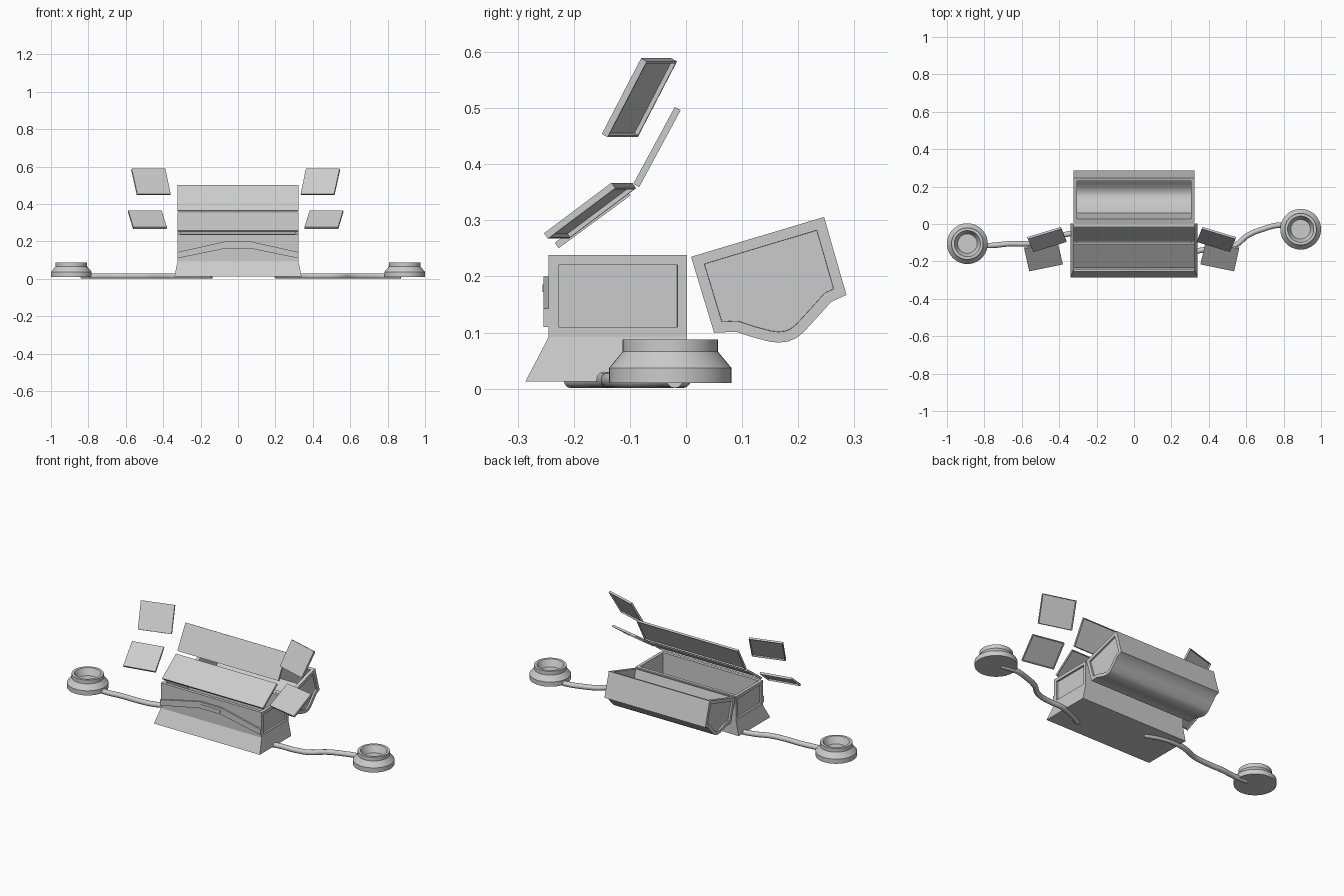
import bpy, bmesh, math
from mathutils import Vector

if "Cube" in bpy.data.objects:
    bpy.data.objects.remove(bpy.data.objects["Cube"])

W = 0.3235  # half width of box, lid and long panels


def finish(name, bm, smooth=False):
    bmesh.ops.recalc_face_normals(bm, faces=bm.faces)
    me = bpy.data.meshes.new(name)
    bm.to_mesh(me)
    bm.free()
    ob = bpy.data.objects.new(name, me)
    bpy.context.collection.objects.link(ob)
    if smooth:
        activate(ob)
        bpy.ops.object.shade_smooth_by_angle(angle=math.radians(35))
    return ob


def activate(ob):
    bpy.ops.object.select_all(action='DESELECT')
    ob.select_set(True)
    bpy.context.view_layer.objects.active = ob


def loft(bm, a, b):
    """Closed prism between two matching rings."""
    va, vb = [bm.verts.new(p) for p in a], [bm.verts.new(p) for p in b]
    n = len(a)
    bm.faces.new(va)
    bm.faces.new(vb)
    for i in range(n):
        j = (i + 1) % n
        bm.faces.new((va[i], va[j], vb[j], vb[i]))
    bmesh.ops.recalc_face_normals(bm, faces=bm.faces)


def recess(bm, faces, rim, depth):
    bmesh.ops.inset_individual(bm, faces=faces, thickness=rim, use_even_offset=True)
    bmesh.ops.inset_individual(bm, faces=faces, thickness=0.0004, depth=-depth)


def prism_x(pts, half):
    bm = bmesh.new()
    loft(bm, [(-half, y, z) for y, z in pts], [(half, y, z) for y, z in pts])
    return bm


# Box body: flared skirt, open top, recessed ends
def ring(x, y, z):
    return [(-x, y, z), (x, y, z), (x, 0.002, z), (-x, 0.002, z)]


bm = bmesh.new()
loft(bm, ring(0.34, -0.286, 0.013), ring(W, -0.245, 0.092))
top = max(bm.faces, key=lambda f: f.calc_center_median().z)
up = bmesh.ops.extrude_face_region(bm, geom=[top])['geom']
bmesh.ops.translate(bm, verts=[g for g in up if isinstance(g, bmesh.types.BMVert)], vec=(0, 0, 0.146))
if top.is_valid:
    bm.faces.remove(top)
bmesh.ops.recalc_face_normals(bm, faces=bm.faces)
bm.normal_update()
recess(bm, [f for f in bm.faces if abs(f.normal.x) > 0.999], 0.0175, 0.011)
bm.normal_update()
recess(bm, [f for f in bm.faces if f.normal.z > 0.99 and f.calc_center_median().z > 0.23], 0.018, 0.14)
finish("box_body", bm)

# Angled band and slot on the front
half = [(W, 0.143), (0.07, 0.20), (-0.07, 0.20), (-W, 0.143), (-W, 0.11), (-0.07, 0.162), (0.07, 0.162), (W, 0.11)]
bm = bmesh.new()
loft(bm, [(x, -0.254, z) for x, z in half], [(x, -0.244, z) for x, z in half])
finish("front_band", bm)
bm = bmesh.new()
slot = [(-0.065, 0.172), (0.065, 0.172), (0.065, 0.186), (-0.065, 0.186)]
loft(bm, [(x, -0.256, z) for x, z in slot], [(x, -0.25, z) for x, z in slot])
finish("front_latch", bm)

# Open lid: curved trough with recessed ends
outer = [(0.009, 0.235), (0.246, 0.306), (0.286, 0.167), (0.259, 0.155), (0.232, 0.125), (0.209, 0.1),
         (0.196, 0.09), (0.182, 0.084), (0.165, 0.082), (0.148, 0.084), (0.118, 0.092), (0.089, 0.1015), (0.05, 0.0996)]
inner = [(0.016, 0.276), (0.22, 0.333), (0.264, 0.178), (0.242, 0.165), (0.218, 0.14), (0.195, 0.116),
         (0.17, 0.103), (0.148, 0.102), (0.12, 0.109), (0.093, 0.118), (0.06, 0.119)]
bm = prism_x(outer, W)
recess(bm, [f for f in bm.faces if abs(f.normal.x) > 0.99], 0.019, 0.01)
lid = finish("open_lid", bm)
cutter = finish("lid_cutter", prism_x(inner, 0.304))
cutter.hide_render = True
mod = lid.modifiers.new("hollow", 'BOOLEAN')
mod.operation, mod.solver, mod.object = 'DIFFERENCE', 'EXACT', cutter
activate(lid)
bpy.ops.object.modifier_apply(modifier=mod.name)
bpy.data.objects.remove(cutter)
activate(lid)
bpy.ops.object.shade_smooth_by_angle(angle=math.radians(35))


# Floating panels, hollow at the back
def panel(name, bl, br, tr, tl, t=0.012):
    c = [Vector(p) for p in (bl, br, tr, tl)]
    n = (c[1] - c[0]).cross(c[3] - c[0]).normalized()
    bm = bmesh.new()
    loft(bm, c, [p - n * t for p in c])
    bm.normal_update()
    recess(bm, [f for f in bm.faces if f.normal.dot(n) < -0.99], 0.004, t * 0.65)
    finish(name, bm)


def long_panel(name, lo, hi):
    panel(name, (-W, *lo), (W, *lo), (W, *hi), (-W, *hi))


long_panel("upper_long_panel", (-0.094, 0.365), (-0.02, 0.502))
long_panel("lower_long_panel", (-0.234, 0.26), (-0.106, 0.354))

small = {
    "upper": [(0.335, -0.096, 0.454), (0.513, -0.15, 0.454), (0.543, -0.08, 0.589), (0.363, -0.026, 0.589)],
    "lower": [(0.355, -0.216, 0.277), (0.535, -0.253, 0.277), (0.562, -0.133, 0.367), (0.384, -0.096, 0.367)],
}
for level, (bl, br, tr, tl) in small.items():
    panel(level + "_right_panel", bl, br, tr, tl)
    m = [(-0.025 - x, y, z) for x, y, z in (br, bl, tl, tr)]
    panel(level + "_left_panel", *m)

# Round cups: turned profile with a bowl in the top
cup = [(0, 0.01), (0.109, 0.01), (0.109, 0.037), (0.085, 0.066), (0.085, 0.088), (0.07, 0.088), (0.052, 0.05), (0, 0.05)]
for side, x, y in (("right", 0.891, -0.028), ("left", -0.891, -0.105)):
    bm = bmesh.new()
    vs = [bm.verts.new((r, 0, z)) for r, z in cup]
    es = [bm.edges.new(p) for p in zip(vs, vs[1:])]
    bmesh.ops.spin(bm, geom=vs + es, cent=(0, 0, 0), axis=(0, 0, 1), angle=2 * math.pi, steps=48)
    bmesh.ops.remove_doubles(bm, verts=bm.verts, dist=0.0002)
    finish("cup_" + side, bm, True).location = (x, y, 0)

# Wavy hoses from under the box to the cups
hoses = {
    "hose_right": [(0.2, -0.205), (0.28, -0.165), (0.36, -0.14), (0.46, -0.135), (0.54, -0.115), (0.61, -0.06),
                   (0.69, -0.027), (0.78, -0.006), (0.87, -0.02)],
    "hose_left": [(-0.14, -0.09), (-0.22, -0.06), (-0.32, -0.05), (-0.4, -0.065), (-0.48, -0.095), (-0.57, -0.105),
                  (-0.67, -0.106), (-0.77, -0.115), (-0.84, -0.11)],
}
for name, pts in hoses.items():
    cu = bpy.data.curves.new(name, 'CURVE')
    cu.dimensions = '3D'
    cu.bevel_depth, cu.bevel_resolution, cu.resolution_u = 0.0145, 4, 6
    cu.use_fill_caps = True
    sp = cu.splines.new('BEZIER')
    sp.bezier_points.add(len(pts) - 1)
    for b, (x, y) in zip(sp.bezier_points, pts):
        b.co = (x, y, 0.0155)
        b.handle_left_type = b.handle_right_type = 'AUTO'
    bpy.context.collection.objects.link(bpy.data.objects.new(name, cu))
